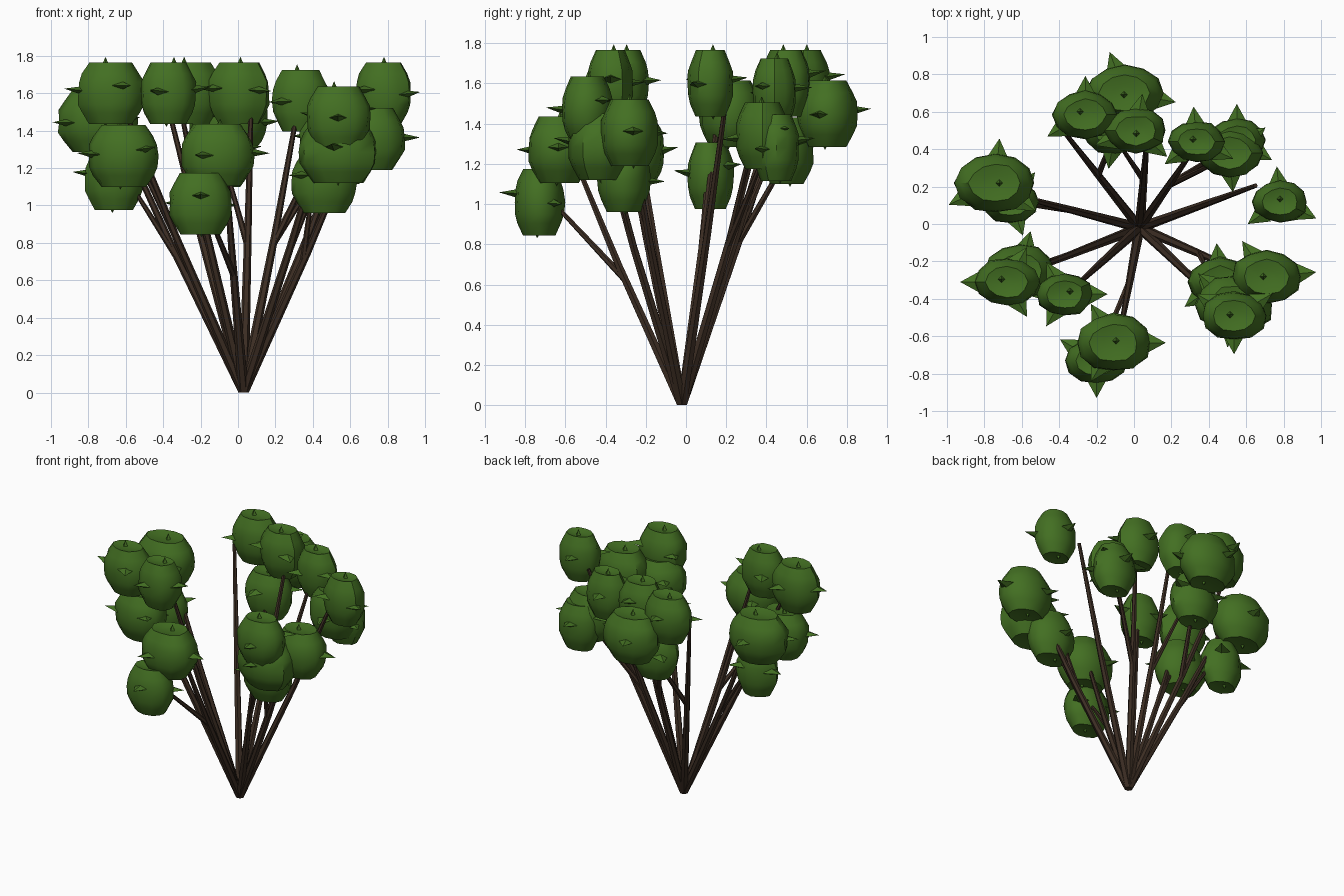
import bpy, bmesh, math, random
from mathutils import Vector

if "Cube" in bpy.data.objects:
    bpy.data.objects.remove(bpy.data.objects["Cube"])

random.seed(4)

def material(name, col):
    m = bpy.data.materials.new(name)
    m.diffuse_color = (*col, 1)
    m.use_nodes = True
    m.node_tree.nodes["Principled BSDF"].inputs["Base Color"].default_value = m.diffuse_color
    return m

GREEN = material("leaf green", (0.056, 0.16, 0.016))
BROWN = material("dark bark", (0.046, 0.027, 0.017))

def finish(name, bm, mat):
    bmesh.ops.recalc_face_normals(bm, faces=bm.faces)
    me = bpy.data.meshes.new(name)
    bm.to_mesh(me)
    bm.free()
    me.materials.append(mat)
    ob = bpy.data.objects.new(name, me)
    bpy.context.collection.objects.link(ob)
    bpy.ops.object.select_all(action='DESELECT')
    bpy.context.view_layer.objects.active = ob
    ob.select_set(True)
    bpy.ops.object.shade_smooth_by_angle(angle=math.radians(42))
    return ob

def skin_rings(bm, rings):
    n = len(rings[0])
    for a, b in zip(rings, rings[1:]):
        for i in range(n):
            j = (i + 1) % n
            bm.faces.new((a[i], a[j], b[j], b[i]))
    bm.faces.new(rings[0])
    bm.faces.new(rings[-1])

# ---- stems: tapered tubes along a path
def stem(name, path, r0, r1, n=6):
    bm = bmesh.new()
    path = [Vector(p) for p in path]
    rings = []
    for k, p in enumerate(path):
        d = (path[min(k + 1, len(path) - 1)] - path[max(k - 1, 0)]).normalized()
        if path[0].z == 0 and k == 0:
            d = Vector((0, 0, 1))
        u = d.cross(Vector((0, 1, 0))).normalized()
        v = d.cross(u)
        r = r0 + (r1 - r0) * k / (len(path) - 1)
        rings.append([bm.verts.new(p + r * (math.cos(2 * math.pi * i / n) * u + math.sin(2 * math.pi * i / n) * v))
                      for i in range(n)])
    skin_rings(bm, rings)
    return finish(name, bm, BROWN)

# ---- foliage clump: flat-topped barrel, slightly irregular
PROFILE = [(0.30, -0.155), (0.66, -0.165), (0.88, -0.105), (1.0, -0.06), (1.02, 0), (1.0, 0.06),
           (0.88, 0.105), (0.66, 0.165), (0.30, 0.152)]

def clump(name, c, rx, ry, n=12):
    bm = bmesh.new()
    wob = [random.uniform(0.95, 1.04) for _ in range(n)]
    rings = []
    for r, z in PROFILE:
        ring = []
        for i in range(n):
            a = 2 * math.pi * i / n
            w = wob[i] * random.uniform(0.97, 1.03) * r
            ring.append(bm.verts.new((c[0] + rx * w * math.cos(a), c[1] + ry * w * math.sin(a), c[2] + z)))
        rings.append(ring)
    skin_rings(bm, rings)
    return finish(name, bm, GREEN)

# ---- pointed leaves: flat four-sided pyramids
def spike(bm, base, direction, side, length, wide, thin):
    d, s = direction.normalized(), side.normalized()
    t = d.cross(s)
    ring = [bm.verts.new(base + o) for o in (s * wide, t * thin, -s * wide, -t * thin)]
    tip = bm.verts.new(base + d * length)
    bm.faces.new(ring)
    for i in range(4):
        bm.faces.new((ring[i], ring[(i + 1) % 4], tip))

def leaves(name, c, rx, ry, turn):
    bm = bmesh.new()
    c = Vector(c)
    for k in range(3):
        a = math.radians(turn + 120 * k)
        d = Vector((math.cos(a), math.sin(a), 0))
        r = 1 / math.hypot(d.x / rx, d.y / ry)
        base = c + d * (r - 0.03) + Vector((0, 0, random.uniform(-0.01, 0.05)))
        spike(bm, base, d + Vector((0, 0, random.uniform(-0.1, 0.2))),
              Vector((-d.y, d.x, 0)), 0.11, 0.06, 0.026)
    for s, l in ((1, 0.07), (-1, 0.055)):
        spike(bm, c + Vector((random.uniform(-.03, .03), random.uniform(-.02, .02), 0.125 * s)),
              Vector((0, 0, s)), Vector((1, 0, 0)), l, 0.03, 0.03)
    ob = finish(name, bm, GREEN)
    ob.data.shade_flat()

# clump centre x, y, z, half width, leaf turn; the first of each group sits on the main stem
GROUPS = [
    [(-0.74, 0.22, 1.45, 0.21, 85), (-0.66, 0.12, 1.14, 0.15, 50)],
    [(-0.68, -0.31, 1.60, 0.17, 180), (-0.61, -0.25, 1.265, 0.185, 75)],
    [(-0.37, -0.375, 1.60, 0.15, 0)],
    [(-0.11, -0.635, 1.27, 0.20, 0), (-0.20, -0.73, 1.01, 0.16, 30)],
    [(0.535, -0.49, 1.47, 0.17, 30), (0.54, -0.43, 1.285, 0.205, 20)],
    [(0.71, -0.28, 1.355, 0.185, 5), (0.46, -0.31, 1.125, 0.17, 95)],
    [(0.78, 0.12, 1.60, 0.145, 95)],
    [(0.335, 0.44, 1.56, 0.145, 95), (0.51, 0.38, 1.34, 0.175, 35), (0.55, 0.45, 1.28, 0.15, 90)],
    [(0.01, 0.50, 1.60, 0.16, 80), (-0.10, 0.50, 1.265, 0.17, 20)],
    [(-0.26, 0.585, 1.60, 0.17, 90), (-0.05, 0.70, 1.45, 0.20, 110)],
]
# main stem ends, slightly off the clump centres
TIPS = [(-0.66, 0.16, 1.45), (-0.61, -0.27, 1.52), (-0.31, -0.33, 1.53), (-0.07, -0.56, 1.24),
        (0.47, -0.44, 1.42), (0.63, -0.28, 1.36), (0.65, 0.205, 1.56), (0.32, 0.40, 1.52),
        (0.07, 0.46, 1.55), (-0.38, 0.50, 1.55)]
ROOT = Vector((0.03, -0.02, 0))
count = 0
for g, group in enumerate(GROUPS):
    for k, (x, y, z, rx, turn) in enumerate(group):
        count += 1
        ry = rx * 0.75
        clump(f"foliage_{count}", (x, y, z), rx, ry)
        leaves(f"pointed_leaves_{count}", (x, y, z), rx, ry, turn)
        flat = Vector((x, y, 0)) - ROOT
        if k == 0:
            # main stem bends very slightly outward
            tip = Vector(TIPS[g])
            out = Vector((tip.x, tip.y, 0)) - ROOT
            bend = ROOT.lerp(tip, 0.55) + out.normalized() * 0.012
            stem(f"main_stem_{g + 1}", [ROOT, bend, tip], 0.028, 0.012)
            fork = ROOT.lerp(bend, 0.95)
        else:
            # side branch leaves the main stem below the clump
            tip = Vector((x, y, z)) - flat.normalized() * 0.07
            f = min(1, z * 0.62 / fork.z)
            stem(f"side_branch_{count}", [ROOT.lerp(fork, f), tip], 0.018, 0.010)
